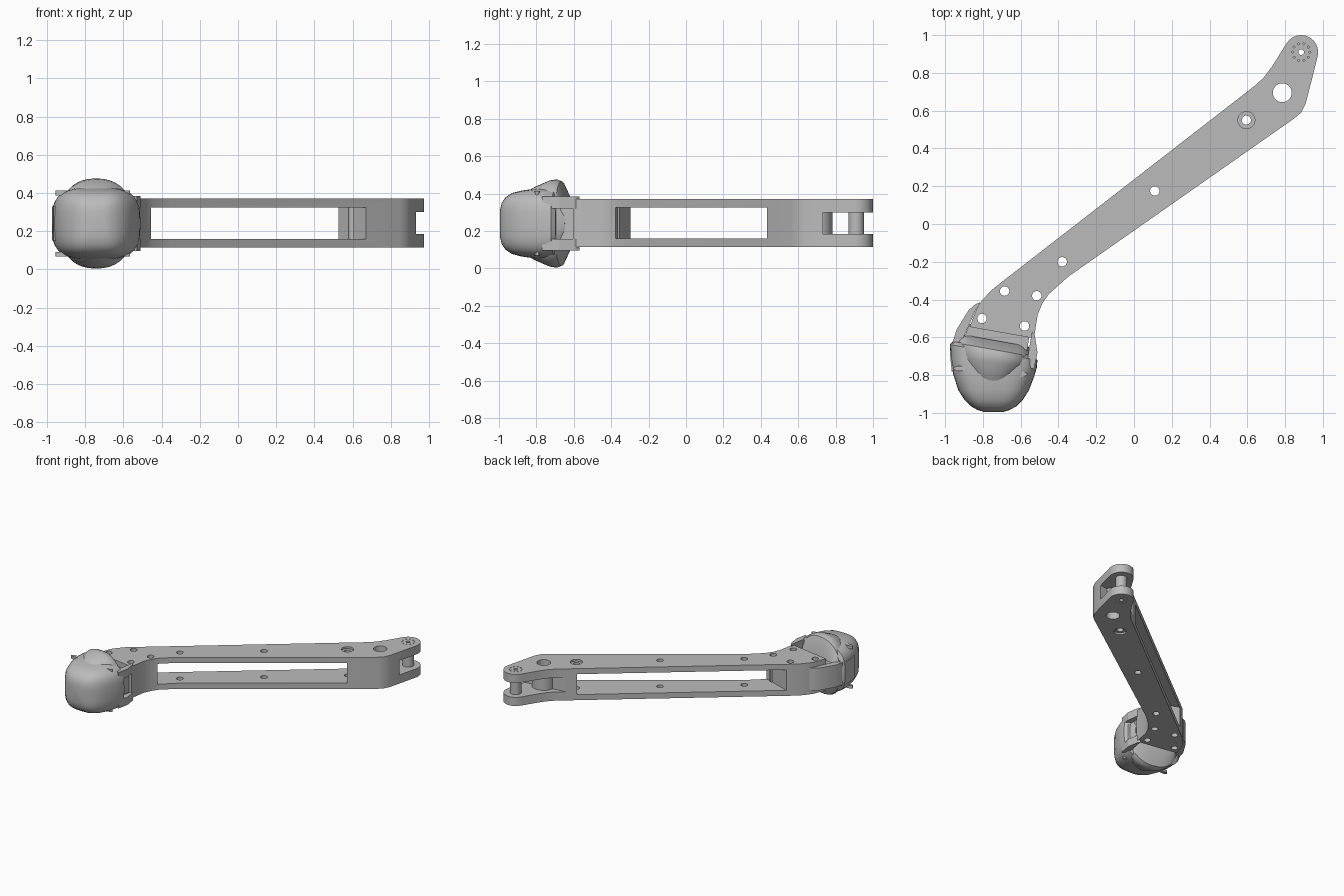
import bpy, bmesh
from math import cos, sin, pi, copysign, radians

cube = bpy.data.objects.get("Cube")
if cube:
    bpy.data.objects.remove(cube, do_unlink=True)

grey = bpy.data.materials.new("satin grey")
grey.use_nodes = True
grey.diffuse_color = (0.5, 0.5, 0.5, 1)
grey.node_tree.nodes["Principled BSDF"].inputs["Base Color"].default_value = (0.5, 0.5, 0.5, 1)

LOW, HIGH, MID = 0.115, 0.37, 0.24


def finish(name, bm):
    bmesh.ops.recalc_face_normals(bm, faces=bm.faces)
    mesh = bpy.data.meshes.new(name)
    bm.to_mesh(mesh)
    bm.free()
    obj = bpy.data.objects.new(name, mesh)
    obj.data.materials.append(grey)
    bpy.context.collection.objects.link(obj)
    return obj


def extrude_outline(bm, outline, z0, z1):
    face = bm.faces.new([bm.verts.new((x, y, z0)) for x, y in outline])
    top = bmesh.ops.extrude_face_region(bm, geom=[face])["geom"]
    verts = [v for v in top if isinstance(v, bmesh.types.BMVert)]
    bmesh.ops.translate(bm, verts=verts, vec=(0, 0, z1 - z0))


def prism(name, outline, z0, z1):
    bm = bmesh.new()
    extrude_outline(bm, outline, z0, z1)
    return finish(name, bm)


def circle(x, y, r, n=28):
    return [(x + r * cos(2 * pi * i / n), y + r * sin(2 * pi * i / n)) for i in range(n)]


def discs(name, spots, z0, z1):
    bm = bmesh.new()
    for x, y, r in spots:
        extrude_outline(bm, circle(x, y, r), z0, z1)
    return finish(name, bm)


def activate(obj):
    bpy.ops.object.select_all(action="DESELECT")
    obj.select_set(True)
    bpy.context.view_layer.objects.active = obj


def cut(obj, cutter, keep=False):
    cutter.hide_render = True
    mod = obj.modifiers.new("cut", "BOOLEAN")
    mod.operation, mod.solver, mod.object = "DIFFERENCE", "EXACT", cutter
    activate(obj)
    bpy.ops.object.modifier_apply(modifier=mod.name)
    if not keep:
        bpy.data.objects.remove(cutter, do_unlink=True)


def smooth(obj, angle=30):
    activate(obj)
    bpy.ops.object.shade_smooth_by_angle(angle=radians(angle))


def loft(name, sections, power, cx=-0.743, n=40):
    # sections along y: position, half width, half height, skew
    bm = bmesh.new()
    rings = []
    for y, w, h, skew in sections:
        ring = []
        for i in range(n):
            c, s = cos(2 * pi * i / n), sin(2 * pi * i / n)
            x = w * copysign(abs(c) ** (2 / power), c)
            z = h * copysign(abs(s) ** (2 / power), s)
            ring.append(bm.verts.new((cx + x, y - skew * x, MID + z)))
        rings.append(ring)
    for a, b in zip(rings, rings[1:]):
        for i in range(n):
            j = (i + 1) % n
            bm.faces.new((a[i], a[j], b[j], b[i]))
    bm.faces.new(rings[0])
    bm.faces.new(rings[-1])
    return finish(name, bm)


# Arm: cranked outline with a rounded tip
tip = [(0.885 + 0.09 * cos(a * pi / 12), 0.91 + 0.09 * sin(a * pi / 12)) for a in range(-1, 11)]
outline = [(-0.87, -0.545), (-0.53, -0.605), (-0.51, -0.48), (-0.485, -0.42), (-0.45, -0.37),
           (-0.35, -0.28), (0.85, 0.56), (0.885, 0.59), (0.91, 0.64)] + tip + [
           (0.80, 0.945), (0.735, 0.84), (0.69, 0.78), (0.65, 0.74), (-0.70, -0.307),
           (-0.76, -0.355), (-0.80, -0.40), (-0.83, -0.44)]
arm = prism("arm", outline, LOW, HIGH)

# Long window through the arm and the fork slot at the tip
cut(arm, prism("window_cutter", [(-0.33, -0.42), (0.74, 0.33), (0.46, 0.74), (-0.80, -0.18),
                                 (-0.80, -0.26)], 0.16, 0.325))
cut(arm, prism("fork_cutter", [(1.1, 0.75), (1.1, 1.1), (0.6, 1.1), (0.55, 0.69)], 0.185, 0.30))
boss = discs("fork_boss", [(0.785, 0.695, 0.088)], 0.183, 0.302)

# Bolt holes and bearing seats
holes = [(0.785, 0.695, 0.05), (0.595, 0.55, 0.024)]
holes += [(x, y, 0.025) for x, y in [(0.11, 0.175), (-0.38, -0.20), (-0.685, -0.355),
                                     (-0.515, -0.38), (-0.805, -0.50), (-0.58, -0.54)]]
drill = discs("drill", holes, 0, 0.6)
cut(arm, drill, keep=True)
cut(boss, drill)
for z in (HIGH, LOW):
    cut(arm, discs("seat_cutter", [(0.595, 0.55, 0.045)], z - 0.015, z + 0.015))

# Hinge pin with a bored axis and a ring of small screws
pin = discs("hinge_pin", [(0.885, 0.91, 0.042)], 0.18, 0.305)
bore = discs("bore_cutter", [(0.885, 0.91, 0.015)], 0, 0.6)
cut(arm, bore, keep=True)
cut(pin, bore)
ring = [(x, y, 0.005) for x, y in circle(0.885, 0.91, 0.046, 10)]
for z in (HIGH, LOW):
    cut(arm, discs("screw_cutter", ring, z - 0.012, z + 0.012))

# Neck joining the arm to the foot
neck = prism("neck", [(-0.87, -0.53), (-0.90, -0.60), (-0.90, -0.75), (-0.58, -0.75),
                      (-0.555, -0.60)], 0.155, 0.325)

# Rounded foot pad
pad = loft("foot_pad", [(-0.995, 0.05, 0.07, 0), (-0.985, 0.085, 0.11, 0), (-0.965, 0.12, 0.14, 0),
                        (-0.93, 0.155, 0.163, 0), (-0.88, 0.187, 0.176, 0),
                        (-0.80, 0.215, 0.187, 0.03), (-0.74, 0.228, 0.188, 0.10),
                        (-0.68, 0.232, 0.182, 0.18), (-0.66, 0.215, 0.15, 0.18)], 3.4)

# Raised collar behind the pad
collar = loft("foot_collar", [(-0.86, 0.07, 0.165, 0), (-0.81, 0.15, 0.195, 0),
                              (-0.73, 0.195, 0.23, 0.1), (-0.69, 0.2, 0.236, 0.18),
                              (-0.665, 0.2, 0.225, 0.18), (-0.615, 0.185, 0.11, 0.18)], 2.3)

# Side wings gripping the arm
left_wing = [(-0.54, -0.57), (-0.525, -0.59), (-0.511, -0.68), (-0.53, -0.77), (-0.57, -0.75)]
for name, z0, z1 in (("upper", 0.32, 0.385), ("lower", 0.095, 0.158)):
    prism(name + "_left_wing", left_wing, z0, z1)
right_wing = prism("right_wing", [(-0.815, -0.415), (-0.84, -0.425), (-0.875, -0.455), (-0.94, -0.56),
                                  (-0.975, -0.68), (-0.965, -0.78), (-0.90, -0.75), (-0.925, -0.65),
                                  (-0.88, -0.55), (-0.84, -0.46)], 0.15, 0.33)

# Small clips on the foot sides
for x, y, side in ((-0.92, -0.765, "right"), (-0.6, -0.795, "left")):
    for z, level in ((0.40, "upper"), (0.08, "lower")):
        clip = discs(side + "_" + level + "_clip", [(0, 0, 0.035)], -0.012, 0.012)
        clip.scale = (1, 0.4, 1)
        clip.location = (x, y, z)

for obj in (arm, boss, pin, right_wing):
    smooth(obj, 25)
for obj in (pad, collar):
    smooth(obj, 35)
